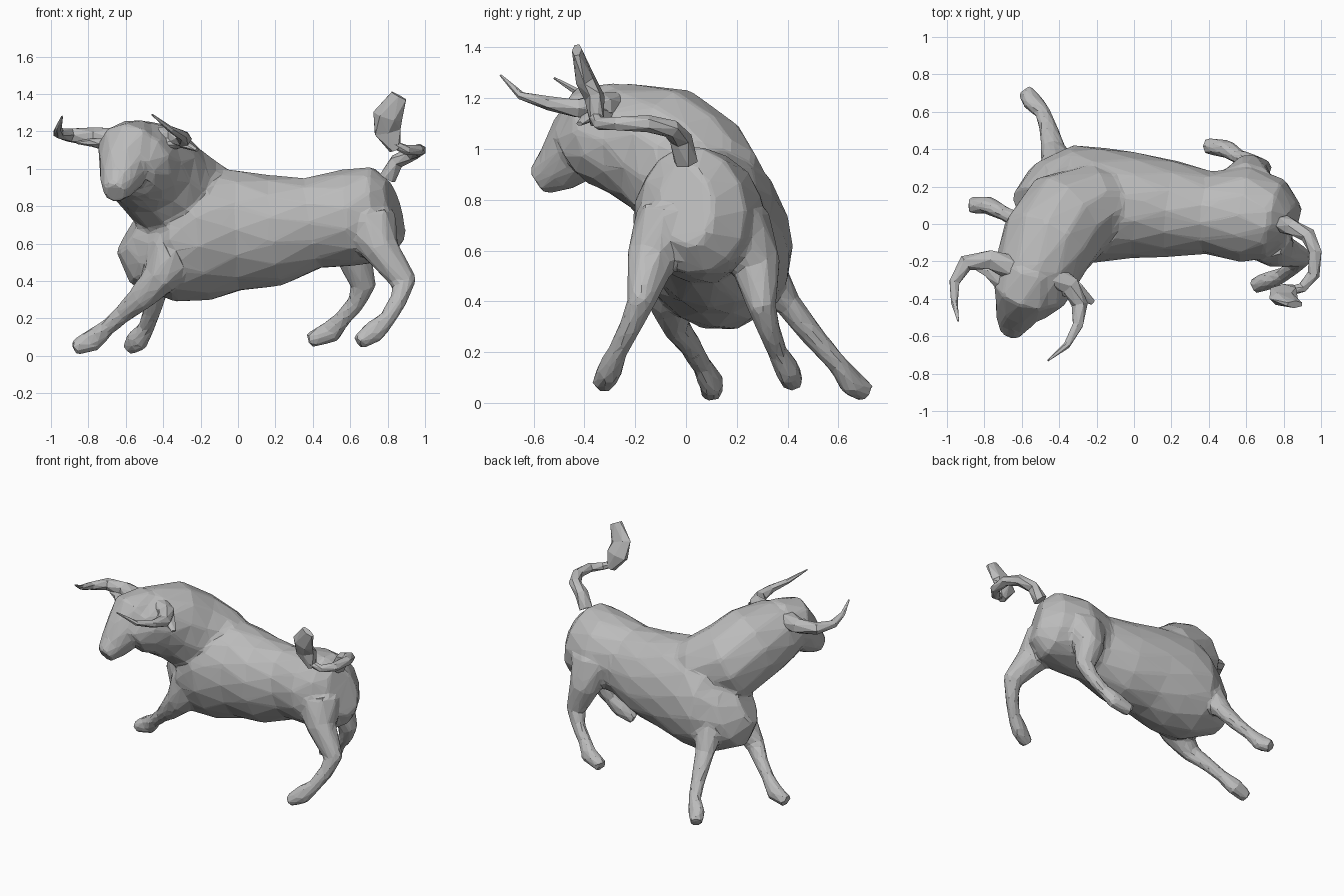
import bpy
import bmesh
import math
from mathutils import Vector

default_cube = bpy.data.objects.get("Cube")
if default_cube:
    bpy.data.objects.remove(default_cube, do_unlink=True)

# One plain grey for the whole animal
GREY = (0.5, 0.5, 0.5, 1)
grey = bpy.data.materials.new("plain_grey")
grey.use_nodes = True
grey.diffuse_color = GREY
for node in grey.node_tree.nodes:
    if node.type == "BSDF_PRINCIPLED":
        node.inputs["Base Color"].default_value = GREY

UP = Vector((0, 0, 1))
LEANING = Vector((0, -0.25, 1))
SIDEWAYS = Vector((0, 1, 0))


def tube(bm, path, widths, heights, sides, reference):
    """Loft elliptical rings with the given radii along a path of points."""
    centres = [Vector(point) for point in path]
    last = len(centres) - 1
    rings = []
    for i, (centre, width, height) in enumerate(zip(centres, widths, heights)):
        tangent = (centres[min(i + 1, last)] - centres[max(i - 1, 0)]).normalized()
        across = tangent.cross(reference).normalized()
        upward = across.cross(tangent)
        ring = []
        for k in range(sides):
            angle = math.tau * (k + 0.5 * (i % 2)) / sides
            offset = across * width * math.cos(angle) + upward * height * math.sin(angle)
            ring.append(bm.verts.new(centre + offset))
        rings.append(ring)
    for i, (lower, upper) in enumerate(zip(rings, rings[1:])):
        for k in range(sides):
            n = (k + 1) % sides
            # triangles follow the half-step twist between rings
            if i % 2 == 0:
                bm.faces.new((lower[k], lower[n], upper[k]))
                bm.faces.new((lower[n], upper[n], upper[k]))
            else:
                bm.faces.new((lower[k], lower[n], upper[n]))
                bm.faces.new((lower[k], upper[n], upper[k]))
    bm.faces.new(rings[0])
    bm.faces.new(rings[-1])


def make_object(name, bm):
    """Turn the lofted shapes into one flat-shaded object."""
    bmesh.ops.recalc_face_normals(bm, faces=bm.faces)
    mesh = bpy.data.meshes.new(name)
    bm.to_mesh(mesh)
    bm.free()
    mesh.materials.append(grey)
    obj = bpy.data.objects.new(name, mesh)
    bpy.context.scene.collection.objects.link(obj)
    return obj


def taper(start, end, count):
    """Radii shrinking evenly from one end of a path to the other."""
    return [start + (end - start) * i / (count - 1) for i in range(count)]


def tapered_part(name, path, start, end, flatness):
    """A six-sided part that narrows evenly along its path."""
    bm = bmesh.new()
    widths = taper(start, end, len(path))
    heights = [width * flatness for width in widths]
    tube(bm, path, widths, heights, 6, UP)
    make_object(name, bm)


skin = bmesh.new()

# Barrel of the body, from rump to chest
barrel_path = [
    (.84, 0, .78), (.76, .03, .76), (.6, .05, .74), (.4, .06, .71), (.2, .08, .67),
    (0, .1, .67), (-.2, .1, .66), (-.35, .12, .62), (-.47, .12, .65), (-.55, .1, .7),
]
barrel_widths = (.11, .21, .26, .22, .26, .28, .31, .3, .21, .1)
barrel_heights = (.17, .26, .26, .25, .3, .33, .37, .34, .29, .18)
tube(skin, barrel_path, barrel_widths, barrel_heights, 14, LEANING)

# Thick neck and hump, turning towards the front
neck_path = [
    (0, .1, .76), (-.2, .1, .83), (-.36, .03, .89), (-.46, -.1, 1),
    (-.52, -.25, 1.03), (-.55, -.36, 1.02), (-.58, -.43, .97),
]
neck_girths = (.17, .23, .27, .26, .23, .2, .14)
tube(skin, neck_path, neck_girths, neck_girths, 12, UP)

# Lowered head ending in a blunt muzzle
head_path = [(-.54, -.24, 1.1), (-.58, -.36, 1.08), (-.61, -.43, 1),
             (-.64, -.51, .92), (-.66, -.58, .87)]
head_girths = (.17, .18, .14, .1, .06)
tube(skin, head_path, head_girths, head_girths, 10, UP)

# Four legs in a charging stride, from shoulder or hip down to the hoof
leg_paths = {
    "front_left": [(-.36, .2, .7), (-.4, .3, .52), (-.43, .4, .39), (-.46, .52, .24),
                   (-.49, .6, .15), (-.54, .65, .08), (-.58, .71, .04)],
    "front_right": [(-.34, -.04, .55), (-.42, -.06, .41), (-.53, -.04, .3), (-.62, .02, .22),
                    (-.7, .06, .15), (-.78, .1, .08), (-.88, .1, .04)],
    "hind_right": [(.7, -.07, .7), (.77, -.14, .56), (.89, -.18, .39), (.86, -.22, .3),
                   (.8, -.27, .2), (.73, -.3, .13), (.64, -.33, .07)],
    "hind_left": [(.6, .2, .7), (.62, .28, .53), (.67, .3, .37), (.63, .33, .28),
                  (.56, .36, .2), (.5, .4, .13), (.38, .42, .08)],
}
leg_widths = (.16, .1, .07, .05, .045, .065, .04)
leg_depths = (.14, .1, .055, .045, .04, .05, .045)
for path in leg_paths.values():
    tube(skin, path, leg_widths, leg_depths, 8, SIDEWAYS)

# Fuse trunk, head and legs into one skin, then facet it
body = make_object("body_and_legs", skin)
fuse = body.modifiers.new("fuse", "REMESH")
fuse.mode = "VOXEL"
fuse.voxel_size = 0.016
soften = body.modifiers.new("soften", "SMOOTH")
soften.iterations = 4
facet = body.modifiers.new("facet", "DECIMATE")
facet.ratio = 0.05

# Horns curving forwards to sharp tips
right_horn = [(-.64, -.24, 1.16), (-.77, -.19, 1.17), (-.9, -.21, 1.18),
              (-.96, -.31, 1.19), (-.96, -.42, 1.22), (-.94, -.52, 1.28)]
left_horn = [(-.46, -.26, 1.17), (-.34, -.33, 1.17), (-.29, -.43, 1.16),
             (-.3, -.54, 1.18), (-.36, -.65, 1.21), (-.46, -.73, 1.29)]
tapered_part("right_horn", right_horn, .07, .005, .9)
tapered_part("left_horn", left_horn, .07, .005, .9)

# Drooping ears under the horns
left_ear = [(-.42, -.3, 1.13), (-.3, -.36, 1.14), (-.22, -.42, 1.1)]
right_ear = [(-.7, -.3, 1.13), (-.78, -.25, 1.14), (-.86, -.22, 1.14)]
tapered_part("left_ear", left_ear, .08, .015, .6)
tapered_part("right_ear", right_ear, .06, .015, .6)

# Whipping tail
tail = [(.8, 0, .95), (.85, -.02, 1.04), (.93, -.06, 1.08), (.97, -.15, 1.1),
        (.96, -.27, 1.1), (.9, -.34, 1.1), (.83, -.36, 1.13)]
tapered_part("tail", tail, .05, .025, .9)

# Raised tuft at the end of the tail
tuft = bmesh.new()
tuft_path = [(.84, -.35, 1.1), (.8, -.36, 1.2), (.8, -.4, 1.28), (.86, -.43, 1.39)]
tube(tuft, tuft_path, (.03, .08, .08, .05), (.03, .04, .04, .02), 6, SIDEWAYS)
make_object("tail_tuft", tuft)
